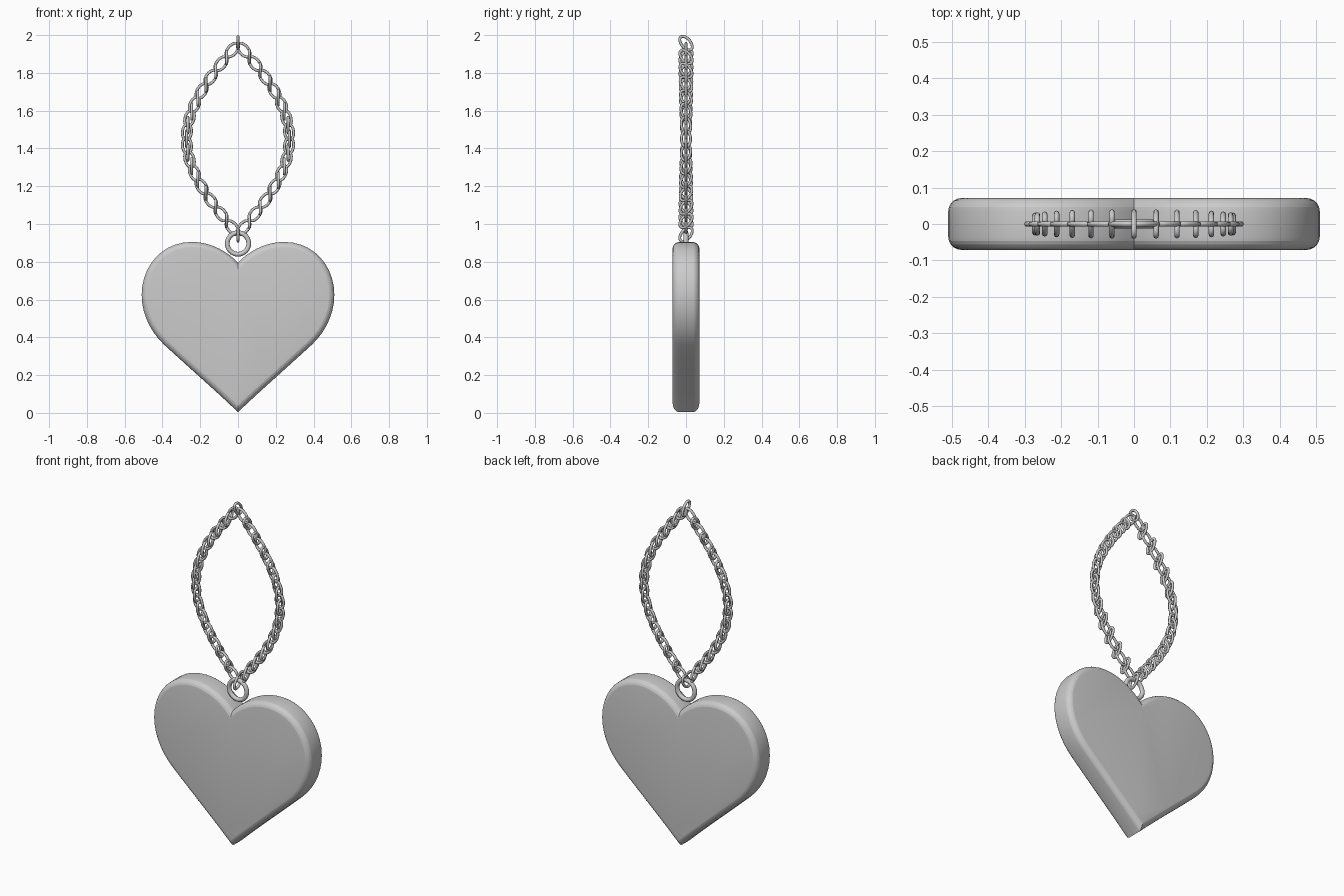
import bpy, bmesh, math
from mathutils import Vector
from mathutils.geometry import interpolate_bezier

if "Cube" in bpy.data.objects:
    bpy.data.objects.remove(bpy.data.objects["Cube"])


def add_object(name, bm, smooth=None):
    bmesh.ops.recalc_face_normals(bm, faces=bm.faces)
    mesh = bpy.data.meshes.new(name)
    bm.to_mesh(mesh)
    bm.free()
    ob = bpy.data.objects.new(name, mesh)
    bpy.context.collection.objects.link(ob)
    if smooth:
        bpy.ops.object.select_all(action='DESELECT')
        bpy.context.view_layer.objects.active = ob
        ob.select_set(True)
        bpy.ops.object.shade_smooth_by_angle(angle=math.radians(smooth))
    return ob


def bridge(bm, rings):
    for a, b in zip(rings, rings[1:]):
        n = len(a)
        for i in range(n):
            j = (i + 1) % n
            bm.faces.new((a[i], a[j], b[j], b[i]))


def oval_link(bm, centre, half_len, half_wid, r, angle, in_plane, seg=24, sides=8):
    """Oval wire link, tilted in its own plane (x-z, or y-z when turned)."""
    c, s = math.cos(angle), math.sin(angle)
    rings = []
    for i in range(seg):
        t = math.tau * i / seg
        p = Vector((half_wid * math.cos(t), half_len * math.sin(t)))
        n = Vector((half_len * math.cos(t), half_wid * math.sin(t))).normalized()
        ring = []
        for k in range(sides):
            a = math.tau * k / sides
            q = p + n * r * math.cos(a)
            u, w, d = q.x * c + q.y * s, q.y * c - q.x * s, r * math.sin(a)
            v = Vector((u, d, w)) if in_plane else Vector((-d, u, w))
            ring.append(bm.verts.new(v + centre))
        rings.append(ring)
    bridge(bm, rings + rings[:1])


# Heart outline: right half from cleft to tip, then mirrored
knots = [
    ((0, .795), (.06, .86), (.15, .905), (.245, .905)),
    ((.245, .905), (.40, .905), (.51, .78), (.51, .625)),
    ((.51, .625), (.51, .52), (.46, .425), (.39, .36)),
    ((.39, .36), (.26, .24), (.11, .11), (0, .004)),
]
half = []
for k, n in zip(knots, (9, 10, 7, 6)):
    half += interpolate_bezier(*[Vector((x, 0, z)) for x, z in k], n + 1)[:-1]
half.append(Vector((0, 0, .004)))
outline = half + [Vector((-p.x, 0, p.z)) for p in half[-2:0:-1]]


def inset(d):
    pts, n = [], len(outline)
    for i, p in enumerate(outline):
        e1 = (p - outline[i - 1]).normalized()
        e2 = (outline[(i + 1) % n] - p).normalized()
        n1, n2 = Vector((e1.z, 0, -e1.x)), Vector((e2.z, 0, -e2.x))
        m = -(n1 + n2).normalized()
        pts.append(p + m * d / max(abs(m.dot(n1)), .5) * (1 if m.dot(n1) > 0 else -1) * -1 * -1)
    c = Vector((0, 0, .5))
    # keep the offset pointing inward
    if (pts[15] - c).length > (outline[15] - c).length:
        pts = [2 * o - p for o, p in zip(outline, pts)]
    return pts


# Heart body with rounded rims
bm = bmesh.new()
R, depth = .036, .071
profile = [(R * (1 - math.cos(a)), -depth + R * (1 - math.sin(a)))
           for a in [math.pi / 2 * k / 5 for k in range(5, -1, -1)]]
profile += [(d, -y) for d, y in reversed(profile)]
rings = [[bm.verts.new((p.x, y, p.z)) for p in inset(d)] for d, y in profile]
bridge(bm, rings)
bm.faces.new(rings[0])
bm.faces.new(rings[-1])
add_object("heart_body", bm, 12)

# Hanging ring in the cleft
bm = bmesh.new()
oval_link(bm, Vector((0, 0, .897)), .057, .057, .0125, 0, True, 32, 12)
add_object("hanging_ring", bm, 40)

# Chain: alternate links along a pointed loop
N, W, TOP, BOTTOM = 28, .272, 1.957, .945
for side, name in ((1, "right_chain"), (-1, "left_chain")):
    bm = bmesh.new()
    for i in range(N + 1):
        if i in (0, N) and side < 0:
            continue
        s = i / N
        x = side * W * math.sin(math.pi * s)
        z = TOP + (BOTTOM - TOP) * s
        tilt = math.atan2(side * W * math.pi * math.cos(math.pi * s), BOTTOM - TOP)
        oval_link(bm, Vector((x, 0, z)), .043, .024, .0075, tilt, i % 2 == 1)
    add_object(name, bm, 50)
